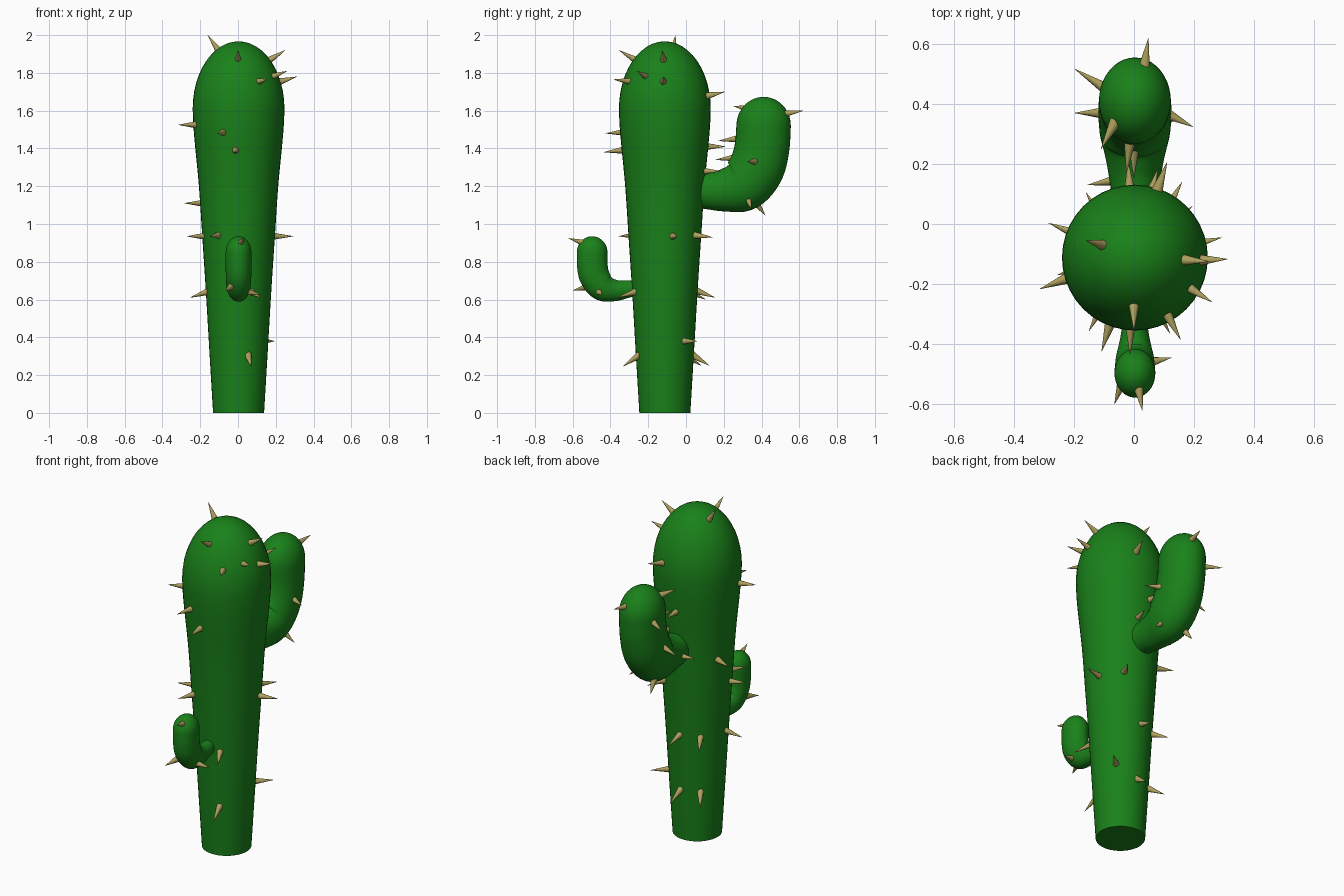
import bpy, bmesh, math
from mathutils import Vector, Matrix


def material(name, color):
    m = bpy.data.materials.new(name)
    m.diffuse_color = color
    return m


GREEN = material("cactus_green", (0.01, 0.22, 0.01, 1))
TAN = material("spine_tan", (0.42, 0.35, 0.11, 1))


def finish(name, bm, mat):
    bmesh.ops.recalc_face_normals(bm, faces=bm.faces)
    me = bpy.data.meshes.new(name)
    bm.to_mesh(me)
    bm.free()
    ob = bpy.data.objects.new(name, me)
    me.materials.append(mat)
    bpy.context.collection.objects.link(ob)
    bpy.ops.object.select_all(action='DESELECT')
    ob.select_set(True)
    bpy.context.view_layer.objects.active = ob
    bpy.ops.object.shade_smooth_by_angle(angle=math.radians(45))


def smooth_path(pts, n=6):
    # Catmull-Rom through (y, z, radius) points
    p = [Vector(q) for q in pts]
    p = [2 * p[0] - p[1]] + p + [2 * p[-1] - p[-2]]
    out = []
    for i in range(1, len(p) - 2):
        a, b, c, d = p[i - 1:i + 3]
        for k in range(n):
            t = k / n
            out.append(0.5 * (2 * b + (c - a) * t + (2 * a - 5 * b + 4 * c - d) * t * t
                              + (3 * b - a - 3 * c + d) * t ** 3))
    return out + [p[-2]]


def tube(name, pts, cap, squash=1.0, x=0.003, sides=40):
    # oval rings swept along a path in the YZ plane, with a rounded vertical cap
    path = smooth_path(pts)
    y0, z0, r0 = path[-1]
    for k in range(1, 13):
        a = k / 12 * math.pi / 2
        path.append(Vector((y0, z0 + cap * math.sin(a), r0 * math.cos(a))))
    bm = bmesh.new()
    rings = []
    for i, (y, z, r) in enumerate(path[:-1]):
        prev, nxt = path[max(i - 1, 0)], path[i + 1]
        ty, tz = nxt[0] - prev[0], nxt[1] - prev[1]
        ln = math.hypot(ty, tz)
        ty, tz = ty / ln, tz / ln
        ring = []
        for s in range(sides):
            a = 2 * math.pi * s / sides
            n = r * math.sin(a)
            ring.append(bm.verts.new((x + squash * r * math.cos(a), y - tz * n, z + ty * n)))
        rings.append(ring)
    tip = bm.verts.new((x, path[-1][0], path[-1][1]))
    for a, b in zip(rings, rings[1:]):
        for s in range(sides):
            t = (s + 1) % sides
            bm.faces.new((a[s], a[t], b[t], b[s]))
    for s in range(sides):
        bm.faces.new((rings[-1][s], rings[-1][(s + 1) % sides], tip))
    bm.faces.new(rings[0])
    finish(name, bm, GREEN)


def spines(name, pairs):
    # each spine runs from a base point to a tip point
    bm = bmesh.new()
    for bx, by, bz, tx, ty, tz in pairs:
        base, tip = Vector((bx, by, bz)), Vector((tx, ty, tz))
        d = (tip - base).normalized()
        base -= d * 0.02
        mat = Matrix.Translation((base + tip) / 2) @ d.to_track_quat('Z', 'Y').to_matrix().to_4x4()
        bmesh.ops.create_cone(bm, cap_ends=True, segments=12, radius1=0.021, radius2=0.0005,
                              depth=(tip - base).length, matrix=mat)
    finish(name, bm, TAN)


# Trunk
C = -0.112
tube("trunk", [(C, 0, .135), (C, .3, .153), (C, .64, .173), (C, .93, .192), (C, 1.2, .210),
               (C, 1.42, .231), (C, 1.53, .240), (C, 1.61, .243)], 0.357)

# Arms
tube("back_arm", [(0, 1.18, .09), (.1, 1.175, .095), (.2, 1.178, .113), (.30, 1.205, .14),
                  (.37, 1.29, .147), (.402, 1.40, .145), (.411, 1.52, .144)], 0.153, 0.83)
tube("front_arm", [(-.2, .655, .04), (-.29, .657, .044), (-.37, .648, .056), (-.44, .665, .074),
                   (-.483, .72, .08), (-.496, .78, .081), (-.497, .85, .081)], 0.085, 0.84)

# Spines on the trunk
spines("trunk_spines", [
    (-.105, -.07, 1.92, -.16, -.055, 2.0),
    (0, -.27, 1.87, 0, -.355, 1.92),
    (.17, -.12, 1.87, .25, -.125, 1.92),
    (.18, -.21, 1.78, .26, -.26, 1.81),
    (.225, -.12, 1.755, .312, -.117, 1.78),
    (.11, -.30, 1.755, .155, -.385, 1.765),
    (-.228, -.183, 1.525, -.315, -.217, 1.525),
    (-.08, -.333, 1.485, -.108, -.425, 1.48),
    (-.012, -.34, 1.39, -.013, -.435, 1.38),
    (-.19, -.035, 1.11, -.284, .003, 1.11),
    (-.18, -.155, .935, -.27, -.19, .935),
    (-.105, -.27, .94, -.15, -.357, .935),
    (.19, -.07, .935, .293, -.045, .935),
    (.11, .05, .94, .16, .14, .93),
    (-.165, -.14, .64, -.255, -.17, .61),
    (.07, -.27, .64, .12, -.365, .61),
    (0, .06, .645, .01, .155, .61),
    (-.11, .02, .64, -.16, .105, .60),
    (.055, -.255, .30, .07, -.335, .245),
    (.12, -.01, .38, .195, .06, .38),
    (.01, .045, .30, .02, .125, .25),
    (-.10, .005, .30, -.15, .08, .25),
    (.08, .12, 1.68, .11, .205, 1.70),
    (-.015, .115, 1.41, -.02, .21, 1.41),
    (.05, .09, 1.28, .08, .185, 1.28),
])

# Spines on the arms
spines("back_arm_spines", [
    (-.07, .325, 1.61, -.11, .25, 1.625),
    (.035, .53, 1.585, .048, .62, 1.60),
    (-.10, .455, 1.50, -.198, .517, 1.50),
    (-.112, .37, 1.32, -.198, .37, 1.29),
    (-.015, .265, 1.45, -.025, .17, 1.44),
    (0, .25, 1.35, 0, .155, 1.34),
    (.115, .365, 1.33, .198, .323, 1.33),
    (.08, .33, 1.13, .135, .345, 1.08),
    (-.05, .38, 1.10, -.06, .42, 1.045),
    (-.065, .145, 1.17, -.155, .13, 1.17),
])
spines("front_arm_spines", [
    (.015, -.545, .90, .028, -.622, .925),
    (-.04, -.53, .665, -.065, -.60, .648),
    (.055, -.46, .64, .125, -.445, .625),
])
